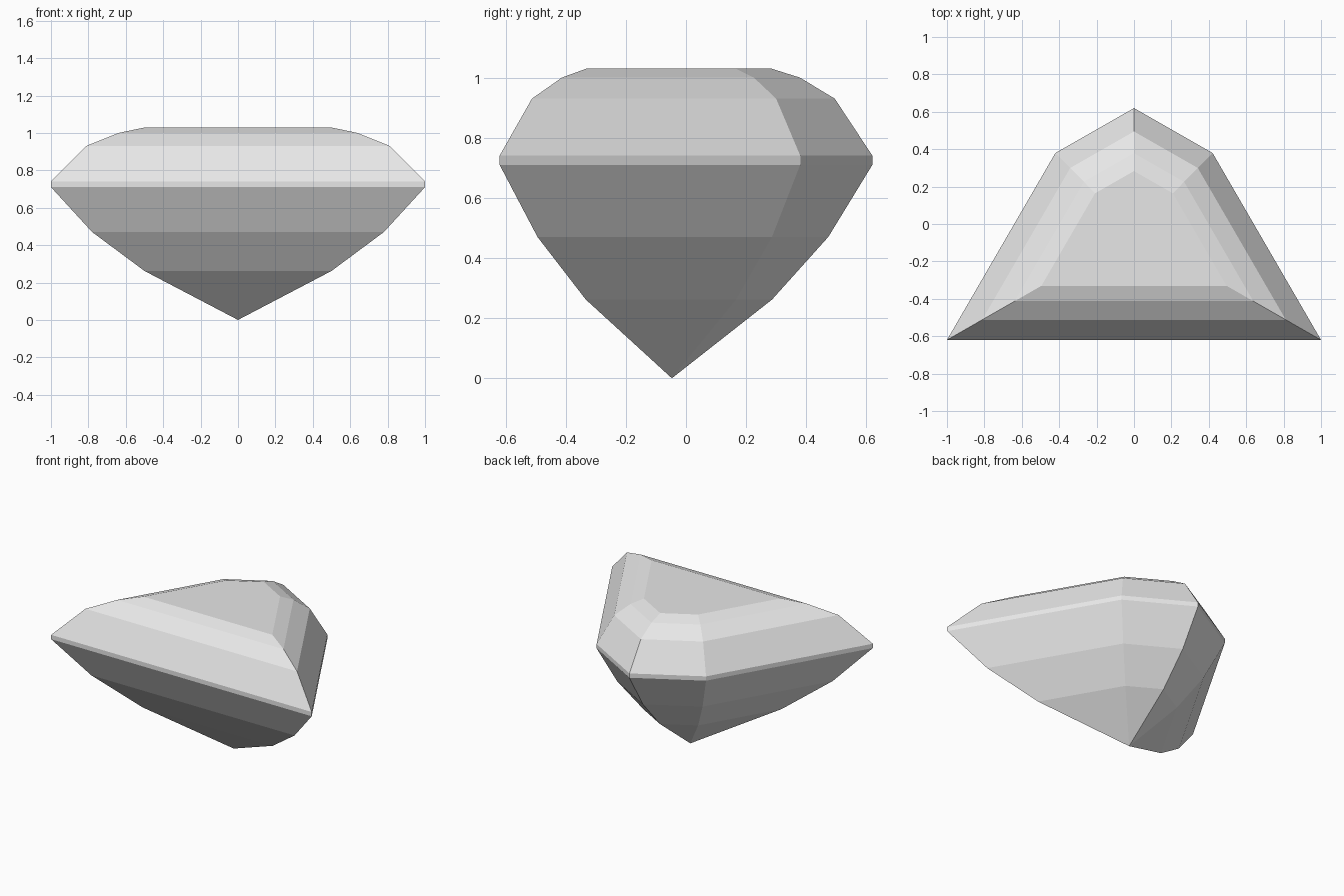
import bpy
import bmesh
from mathutils import Vector

cube = bpy.data.objects.get("Cube")
if cube:
    bpy.data.objects.remove(cube, do_unlink=True)

# Single stone colour
stone = bpy.data.materials.new("light_grey_stone")
stone.use_nodes = True
grey = (0.8, 0.8, 0.8, 1.0)
stone.diffuse_color = grey
stone.node_tree.nodes["Principled BSDF"].inputs["Base Color"].default_value = grey

# Five-sided girdle outline, counter-clockwise from above
outline = [(-1, -0.62), (1, -0.62), (0.42, 0.38), (0, 0.62), (-0.42, 0.38)]
centre = Vector((0, -0.047))

# Height and scale of each ring, from lower pavilion to table
levels = [(0.262, 0.5), (0.47, 0.78), (0.71, 1), (0.74, 1),
          (0.93, 0.812), (1.0, 0.638), (1.03, 0.495)]

bm = bmesh.new()
culet = bm.verts.new((centre.x, centre.y, 0))
rings = []
for z, scale in levels:
    ring = []
    for point in outline:
        p = centre + (Vector(point) - centre) * scale
        ring.append(bm.verts.new((p.x, p.y, z)))
    rings.append(ring)

# Facets: point at the bottom, bands between rings, flat table on top
count = len(outline)
for i in range(count):
    j = (i + 1) % count
    bm.faces.new((culet, rings[0][j], rings[0][i]))
    for low, high in zip(rings, rings[1:]):
        bm.faces.new((low[i], low[j], high[j], high[i]))
bm.faces.new(rings[-1])
bmesh.ops.recalc_face_normals(bm, faces=bm.faces)

mesh = bpy.data.meshes.new("cut_gemstone")
bm.to_mesh(mesh)
bm.free()
mesh.materials.append(stone)
gem = bpy.data.objects.new("cut_gemstone", mesh)
bpy.context.collection.objects.link(gem)
